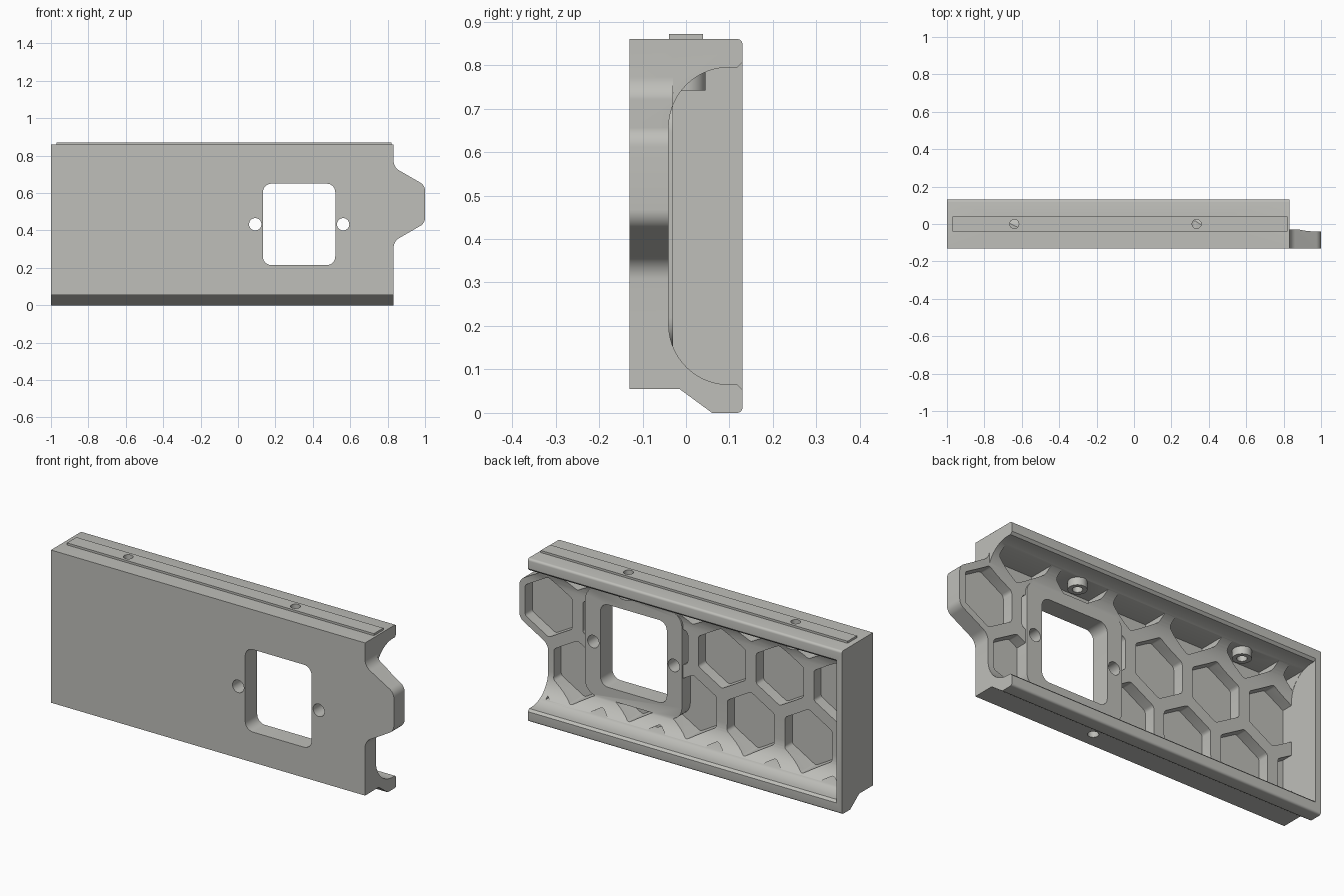
import bpy, bmesh, math
from mathutils import Vector

if "Cube" in bpy.data.objects:
    bpy.data.objects.remove(bpy.data.objects["Cube"])

grey = bpy.data.materials.new("warm_grey")
grey.diffuse_color = (0.52, 0.52, 0.49, 1)
grey.use_nodes = True
grey.node_tree.nodes["Principled BSDF"].inputs["Base Color"].default_value = grey.diffuse_color


def rounded(corners, seg=8):
    """Polygon from (u, v, radius) corners, each rounded with an arc."""
    out, n = [], len(corners)
    for i, (u, v, r) in enumerate(corners):
        p = Vector((u, v))
        if r == 0:
            out.append((u, v))
            continue
        a = (Vector(corners[i - 1][:2]) - p).normalized()
        b = (Vector(corners[(i + 1) % n][:2]) - p).normalized()
        half = a.angle(b) / 2
        centre = p + (a + b).normalized() * (r / math.sin(half))
        start = p + a * (r / math.tan(half)) - centre
        end = p + b * (r / math.tan(half)) - centre
        for k in range(seg + 1):
            d = start.lerp(end, k / seg)
            t = k / seg
            sweep = math.pi - 2 * half
            d = (start * math.sin((1 - t) * sweep) + end * math.sin(t * sweep)) / math.sin(sweep)
            q = centre + d
            out.append((q.x, q.y))
    return out


def rect(u0, u1, v0, v1, r=0):
    return rounded([(u0, v0, r), (u1, v0, r), (u1, v1, r), (u0, v1, r)])


def circle(u, v, r, n=32):
    return [(u + r * math.cos(2 * math.pi * k / n), v + r * math.sin(2 * math.pi * k / n))
            for k in range(n)]


def clip(poly, axis, limit, sign):
    """Keep the part of a polygon where sign * coordinate <= sign * limit."""
    out = []
    for i, b in enumerate(poly):
        a = poly[i - 1]
        da, db = sign * (a[axis] - limit), sign * (b[axis] - limit)
        if da * db < 0:
            t = da / (da - db)
            out.append((a[0] + t * (b[0] - a[0]), a[1] + t * (b[1] - a[1])))
        if db <= 0:
            out.append(b)
    return out


def prisms(name, polys, axis, lo, hi):
    """Extrude polygons along an axis from lo to hi as one object."""
    place = {"x": lambda u, v, w: (w, u, v),
             "y": lambda u, v, w: (u, w, v),
             "z": lambda u, v, w: (u, v, w)}[axis]
    bm = bmesh.new()
    for poly in polys:
        face = bm.faces.new([bm.verts.new(place(u, v, lo)) for u, v in poly])
        ext = bmesh.ops.extrude_face_region(bm, geom=[face])
        shift = Vector(place(0, 0, hi - lo))
        for g in ext["geom"]:
            if isinstance(g, bmesh.types.BMVert):
                g.co += shift
    bmesh.ops.recalc_face_normals(bm, faces=bm.faces)
    mesh = bpy.data.meshes.new(name)
    bm.to_mesh(mesh)
    bm.free()
    mesh.materials.append(grey)
    ob = bpy.data.objects.new(name, mesh)
    bpy.context.collection.objects.link(ob)
    return ob


def combine(target, tool, op):
    mod = target.modifiers.new(op, "BOOLEAN")
    mod.operation, mod.solver, mod.object = op, "EXACT", tool
    bpy.context.view_layer.objects.active = target
    bpy.ops.object.modifier_apply(modifier=mod.name)
    bpy.data.objects.remove(tool)


# Housing outline with the stepped lower edge
body = prisms("housing", [rounded([
    (-0.13, 0.055, 0), (-0.015, 0.055, 0), (0.06, 0, 0), (0.13, 0, 0.012),
    (0.13, 0.86, 0.012), (-0.13, 0.86, 0)], 4)], "x", -1, 0.832)

# Side tab shaped like half a honeycomb cell
tab = prisms("side_tab", [rounded([
    (0.7, 0.84, 0), (0.832, 0.84, 0), (0.832, 0.738, 0.06), (1, 0.641, 0.05),
    (1, 0.439, 0.05), (0.832, 0.342, 0.06), (0.832, 0.2, 0), (0.7, 0.2, 0)])],
    "y", -0.13, -0.03)
combine(body, tab, "UNION")

# Rear trough with large fillets, open at the tab end
trough = prisms("trough_cutter", [rounded([
    (0.2, 0.807, 0), (0.13, 0.807, 0), (0.118, 0.795, 0), (-0.04, 0.795, 0.139),
    (-0.04, 0.065, 0.139), (0.118, 0.065, 0), (0.13, 0.053, 0), (0.2, 0.053, 0)], 14)],
    "x", -0.968, 1.2)
combine(body, trough, "DIFFERENCE")

# Honeycomb pockets
PITCH, ROW, R = 0.337, 0.292, 0.159
cells = []
for row in range(-2, 2):
    for col in range(-6, 1):
        cx = 0.829 + PITCH * (col - (0.5 if row % 2 else 0))
        cz = 0.54 + ROW * row
        if cx < -1.1:
            continue
        cell = rounded([(cx + R * math.sin(k * math.pi / 3), cz + R * math.cos(k * math.pi / 3), 0.02)
                        for k in range(6)], 3)
        right = 1.0 if row == 0 else 0.8
        for axis, limit, sign in ((0, -0.967, -1), (0, right, 1), (1, 0.085, -1), (1, 0.782, 1)):
            cell = clip(cell, axis, limit, sign) if cell else cell
        if len(cell) > 2 and max(p[0] for p in cell) - min(p[0] for p in cell) > 0.02:
            cells.append(cell)
combine(body, prisms("pocket_cutter", cells, "y", -0.1, 0.1), "DIFFERENCE")

# Window frame and screw bosses
combine(body, prisms("window_frame", [rect(0.045, 0.61, 0.15, 0.715, 0.07)], "y", -0.115, -0.03), "UNION")
screws = (-0.64, 0.335)
combine(body, prisms("bosses", [circle(x, 0, 0.045) for x in screws], "z", 0.742, 0.81), "UNION")

# Window and side holes
combine(body, prisms("window_cutter", [
    rect(0.133, 0.52, 0.215, 0.65, 0.045), circle(0.092, 0.433, 0.033),
    circle(0.562, 0.433, 0.033)], "y", -0.3, 0.3), "DIFFERENCE")

# Raised strip on top
strip = prisms("top_strip", [rect(-0.97, 0.82, -0.039, 0.039)], "z", 0.86, 0.871)

# Screw holes through strip and top wall, one hole below
for part in (body, strip):
    combine(part, prisms("screw_cutter", [circle(x, 0, 0.024) for x in screws], "z", 0.7, 0.95),
            "DIFFERENCE")
combine(body, prisms("lower_hole_cutter", [circle(0.2, -0.05, 0.026)], "z", 0.0, 0.1), "DIFFERENCE")

for part in (body, strip):
    bpy.ops.object.select_all(action="DESELECT")
    part.select_set(True)
    bpy.context.view_layer.objects.active = part
    bpy.ops.object.shade_smooth_by_angle(angle=math.radians(30))
